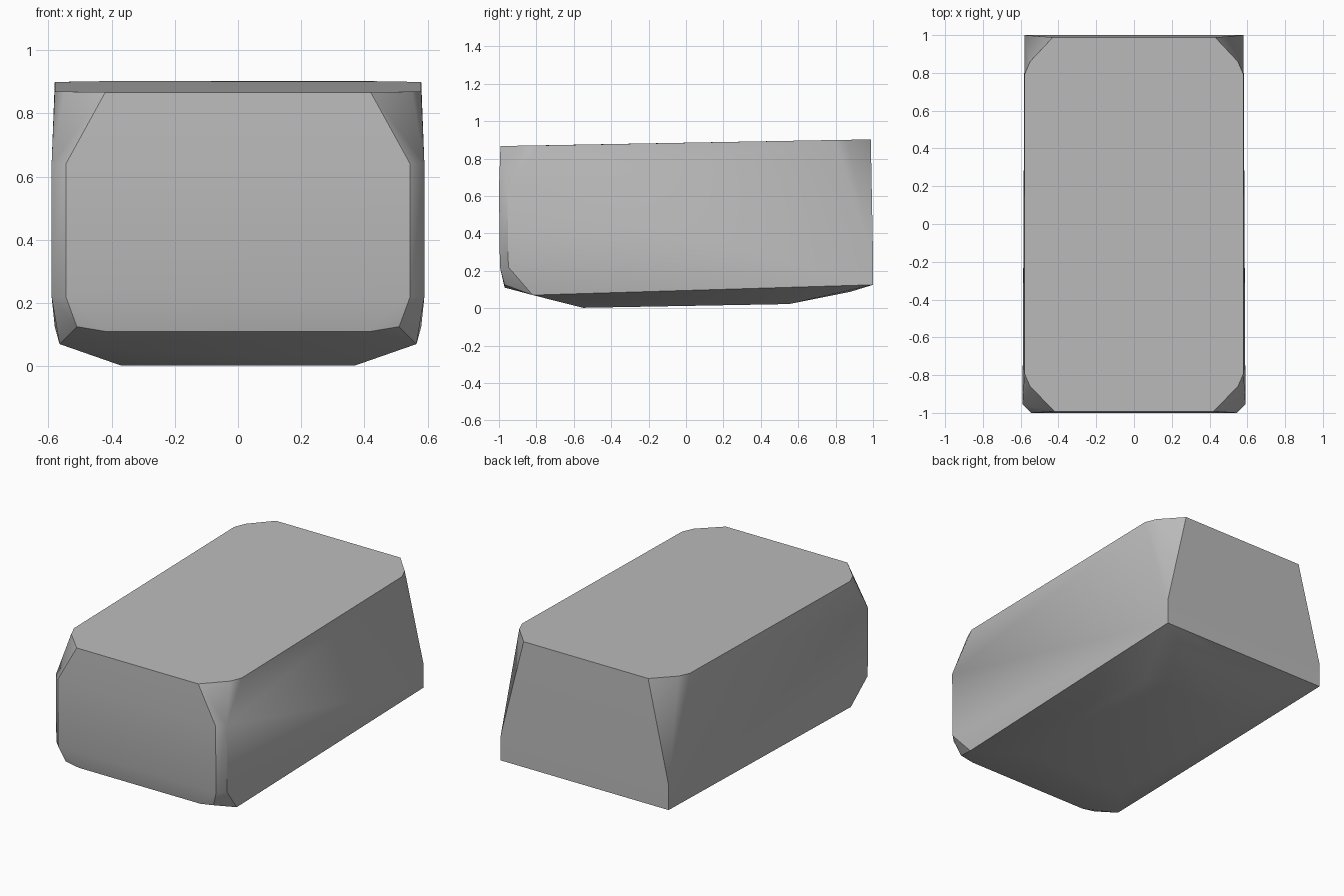
import bpy
import bmesh
import math

cube = bpy.data.objects.get("Cube")
if cube:
    bpy.data.objects.remove(cube, do_unlink=True)

# One plain grey material
grey = bpy.data.materials.new("plain grey")
grey.use_nodes = True
colour = (0.5, 0.5, 0.5, 1)
grey.diffuse_color = colour
grey.node_tree.nodes["Principled BSDF"].inputs["Base Color"].default_value = colour

# Corner points of the left half, by region
top_rim = [(0.42, -0.992, 0.867), (0.55, -0.86, 0.869), (0.58, -0.79, 0.87),
           (0.58, 0.79, 0.899), (0.55, 0.86, 0.9), (0.43, 0.988, 0.902)]
front_bevel = [(0.545, -1, 0.64), (0.59, -0.955, 0.64),
               (0.545, -0.995, 0.22), (0.59, -0.95, 0.22)]
front_foot = [(0.42, -0.97, 0.11), (0.51, -0.97, 0.125), (0.565, -0.82, 0.07)]
back_edge = [(0.58, 1, 0.28), (0.58, 1, 0.125)]
underside = [(0.37, -0.55, 0.002), (0.37, 0.55, 0.022), (0.38, 0.88, 0.088)]

# Faceted block: wrap a tight skin around the mirrored corners
bm = bmesh.new()
for x, y, z in top_rim + front_bevel + front_foot + back_edge + underside:
    for side in (1, -1):
        bm.verts.new((side * x, y, z))
hull = bmesh.ops.convex_hull(bm, input=bm.verts[:])
loose = [v for v in bm.verts if not v.link_faces]
bmesh.ops.delete(bm, geom=loose, context='VERTS')
bmesh.ops.dissolve_limit(bm, angle_limit=math.radians(1),
                         verts=bm.verts[:], edges=bm.edges[:])
bmesh.ops.recalc_face_normals(bm, faces=bm.faces[:])

mesh = bpy.data.meshes.new("faceted_block")
bm.to_mesh(mesh)
bm.free()
mesh.materials.append(grey)
block = bpy.data.objects.new("faceted_block", mesh)
bpy.context.collection.objects.link(block)

# Soft shading over shallow bends, crisp over the main edges
bpy.ops.object.select_all(action='DESELECT')
block.select_set(True)
bpy.context.view_layer.objects.active = block
bpy.ops.object.shade_smooth_by_angle(angle=math.radians(30))
